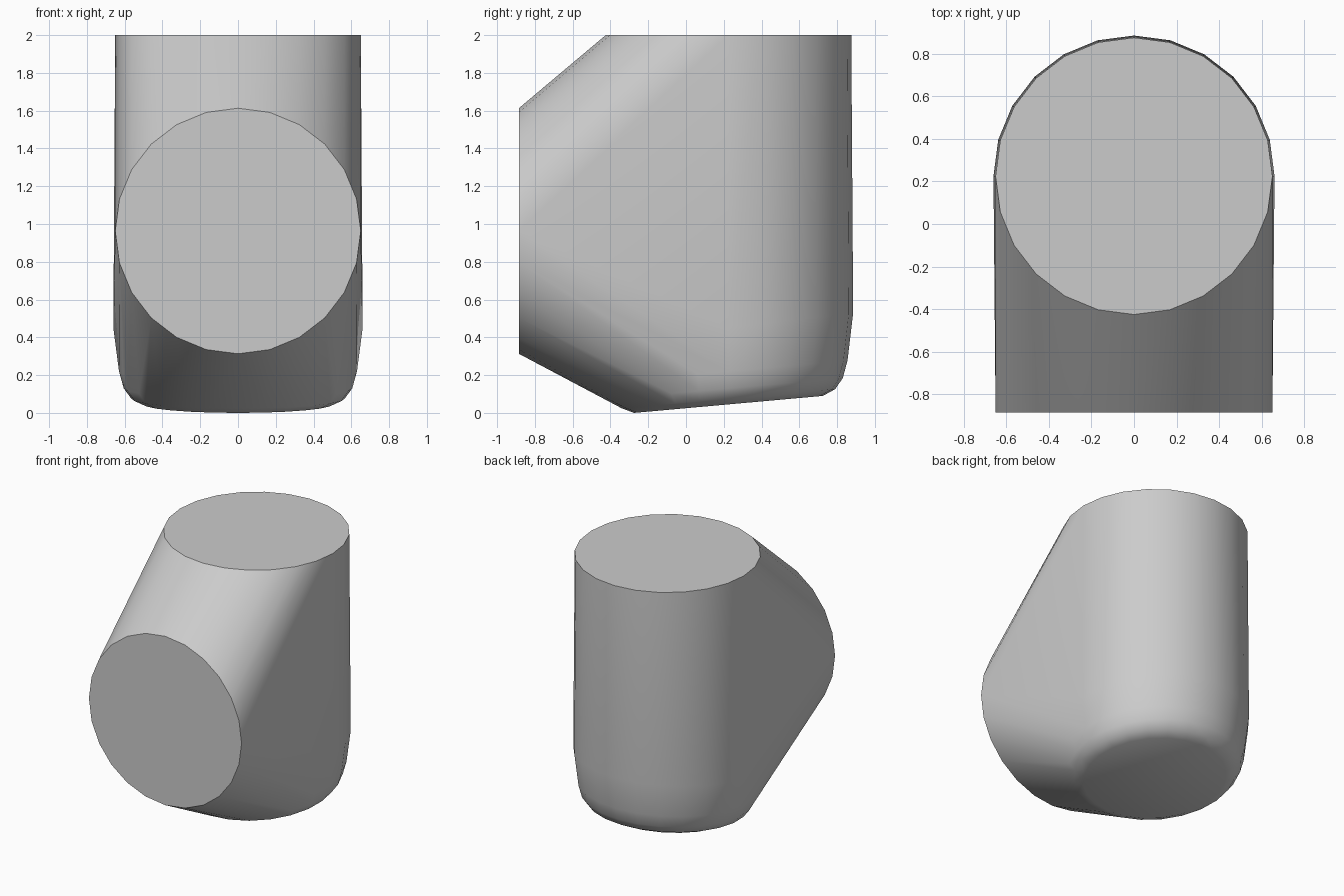
import bpy, bmesh
from math import sin, cos, pi, radians
from mathutils import Vector

cube = bpy.data.objects.get("Cube")
if cube:
    bpy.data.objects.remove(cube, do_unlink=True)

SIDES = 24
grey = bpy.data.materials.new("plain grey")
grey.use_nodes = True
colour = (0.6, 0.6, 0.6, 1)
grey.diffuse_color = colour
grey.node_tree.nodes["Principled BSDF"].inputs["Base Color"].default_value = colour


def ring(bm, centre, radius, axis_v, slope=0.0):
    """Circle of points; axis_v is the second in-plane axis, slope tilts it up to the back."""
    for i in range(SIDES):
        a = 2 * pi * i / SIDES
        p = Vector(centre) + radius * (cos(a) * Vector((1, 0, 0)) + sin(a) * Vector(axis_v))
        p.z += slope * (p.y - centre[1])
        bm.verts.new(p)


bm = bmesh.new()
# flat top opening and flat front opening
ring(bm, (0, 0.225, 2.0), 0.65, (0, 1, 0))
ring(bm, (0, -0.885, 0.963), 0.65, (0, 0, 1))
# slightly tilted heel, rounded up into the body: height, radius, tilt
for z, r, slope in ((0.045, 0.5, 0.09), (0.075, 0.565, 0.09), (0.13, 0.605, 0.09),
                    (0.22, 0.63, 0.09), (0.45, 0.66, 0.12)):
    ring(bm, (0, 0.225, z), r, (0, 1, 0), slope)

# wrap all the rings in one skin and merge its flat areas
hull = bmesh.ops.convex_hull(bm, input=bm.verts[:])
loose = [v for v in bm.verts if not v.link_faces]
bmesh.ops.delete(bm, geom=loose, context='VERTS')
bmesh.ops.dissolve_limit(bm, angle_limit=radians(0.5), verts=bm.verts[:], edges=bm.edges[:])
low = min(v.co.z for v in bm.verts)
for v in bm.verts:
    if v.co.z < 1.9:
        v.co.z -= low * (1 - v.co.z / 2)
bmesh.ops.recalc_face_normals(bm, faces=bm.faces[:])

mesh = bpy.data.meshes.new("elbow_body")
bm.to_mesh(mesh)
bm.free()
mesh.materials.append(grey)
body = bpy.data.objects.new("elbow_body", mesh)
bpy.context.collection.objects.link(body)
bpy.context.view_layer.objects.active = body
body.select_set(True)
bpy.ops.object.shade_smooth_by_angle(angle=radians(35))
